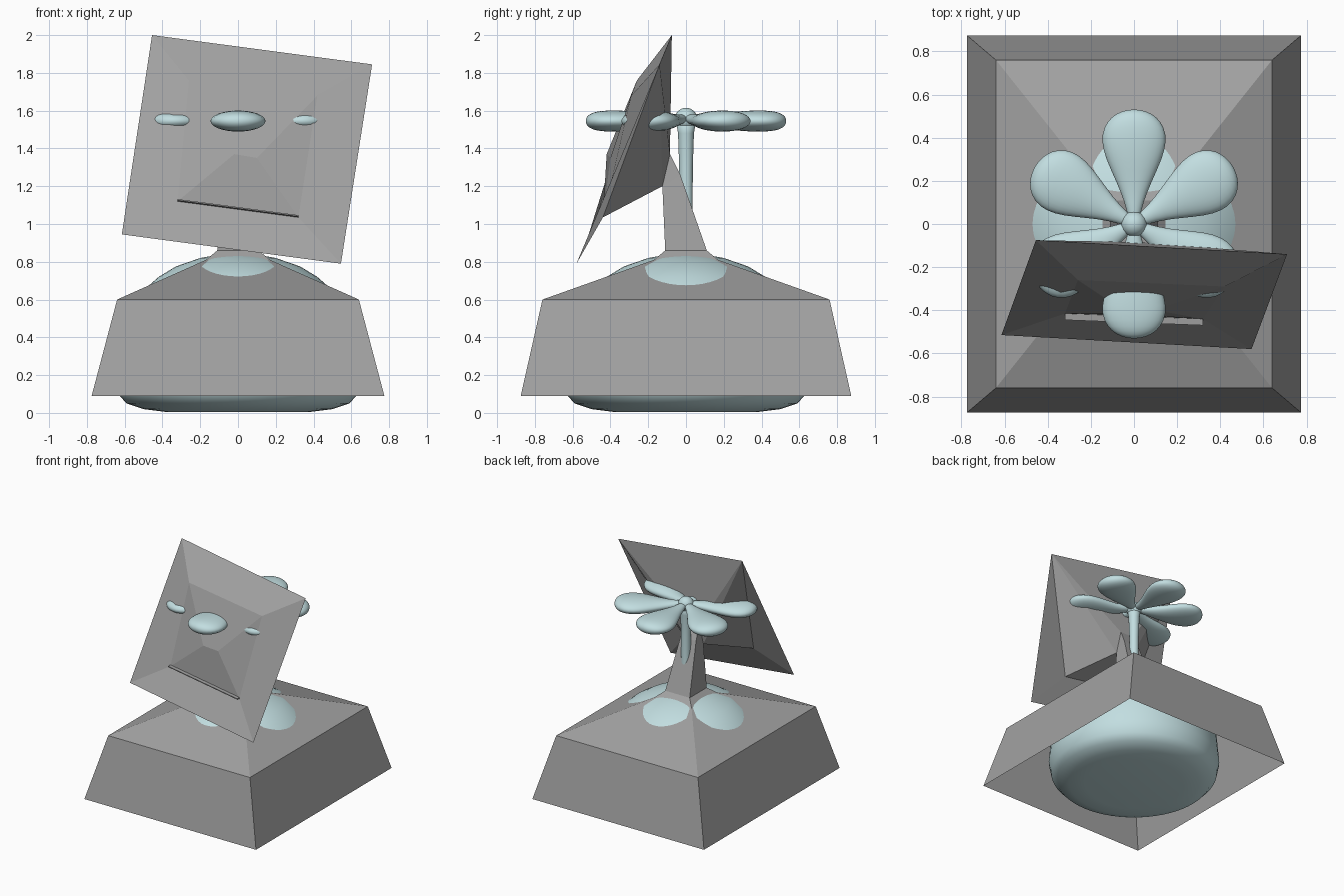
import bpy, bmesh
from math import sin, cos, pi, radians

old = bpy.data.objects.get("Cube")
if old:
    bpy.data.objects.remove(old, do_unlink=True)


def make_material(name, colour):
    m = bpy.data.materials.new(name)
    m.use_nodes = True
    m.diffuse_color = (*colour, 1)
    m.node_tree.nodes["Principled BSDF"].inputs["Base Color"].default_value = (*colour, 1)
    return m


grey = make_material("stone grey", (0.36, 0.36, 0.36))
blue = make_material("pale blue", (0.54, 0.73, 0.75))


def add_object(name, bm, mat, smooth=False, recalc=True):
    if recalc:
        bmesh.ops.recalc_face_normals(bm, faces=bm.faces)
    mesh = bpy.data.meshes.new(name)
    bm.to_mesh(mesh)
    bm.free()
    mesh.materials.append(mat)
    for p in mesh.polygons:
        p.use_smooth = smooth
    ob = bpy.data.objects.new(name, mesh)
    bpy.context.collection.objects.link(ob)
    return ob


def loft(bm, rings, caps=True):
    """Bridge successive rings of points with quads."""
    loops = [[bm.verts.new(p) for p in ring] for ring in rings]
    for a, b in zip(loops, loops[1:]):
        n = len(a)
        for i in range(n):
            j = (i + 1) % n
            bm.faces.new((a[i], a[j], b[j], b[i]))
    if caps:
        bm.faces.new(loops[0][::-1])
        bm.faces.new(loops[-1])


def lathe(name, profile, mat, sides=48):
    bm = bmesh.new()
    loft(bm, [[(r * cos(2 * pi * i / sides), r * sin(2 * pi * i / sides), z)
               for i in range(sides)] for r, z in profile])
    return add_object(name, bm, mat, True)


# Open-bottomed base, sloping roof and leaning neck
def rectangle(hx, hy, z):
    return [(-hx, -hy, z), (hx, -hy, z), (hx, hy, z), (-hx, hy, z)]


neck_top = [(-.07, -.125, 1.2), (.07, -.125, 1.2), (.07, -.03, 1.26), (-.07, -.03, 1.26)]
bm = bmesh.new()
loft(bm, [rectangle(.775, .875, .09), rectangle(.64, .76, .6),
          rectangle(.17, .17, .81), rectangle(.11, .11, .86), neck_top], caps=False)
add_object("base_and_neck", bm, grey)

# Tilted faceted head: rim, raised front facets, back running into the neck
points = {
    "A": (-.455, -.075, 2.0), "B": (.71, -.14, 1.845),
    "C": (.545, -.58, .79), "D": (-.615, -.515, .945),
    "UL": (-.26, -.26, 1.76), "UR": (.42, -.29, 1.68),
    "LL": (-.32, -.415, 1.12), "LR": (.32, -.44, 1.035),
    "PL": (-.02, -.42, 1.37), "PR": (.10, -.40, 1.35),
    "NL": neck_top[0], "NR": neck_top[1], "KR": neck_top[2], "KL": neck_top[3],
    "TL": (-.06, -.085, 1.37), "TR": (.06, -.085, 1.37),
}
front = ["A UL UR B", "B UR LR C", "C LR LL D", "D LL UL A",
         "UL PL PR UR", "PL LL LR PR", "UL LL PL", "UR PR LR"]
back = ["A B TR TL", "TL TR KR KL", "NL NR LR LL", "A LL D", "A TL NL", "A NL LL",
        "TL KL NL", "B C LR", "B NR TR", "B LR NR", "TR NR KR"]
bm = bmesh.new()
verts = {k: bm.verts.new(p) for k, p in points.items()}
for names in front + back:
    bm.faces.new([verts[k] for k in names.split()])
add_object("tilted_head", bm, grey, recalc=False)

# Narrow lip along the lower edge of the head
bm = bmesh.new()
loft(bm, [[(x, y, z), (x, y - .03, z + .005), (x, y - .03, z + .012), (x, y, z + .012)]
          for x, y, z in (points["LL"], points["LR"])])
add_object("head_lip", bm, grey)

# Round body filling the base and bulging through its roof
lathe("round_body", [(.38, .005), (.5, .02), (.59, .05), (.635, .1), (.655, .2),
                     (.635, .42), (.57, .57), (.5, .65), (.42, .72), (.33, .775),
                     (.2, .82), (.08, .842), (.01, .845)], blue, 64)

# Stem and round knob
lathe("flower_stem", [(.05, .8), (.035, 1.0), (.036, 1.3), (.042, 1.48), (.055, 1.56)], blue, 24)
bm = bmesh.new()
bmesh.ops.create_uvsphere(bm, u_segments=24, v_segments=14, radius=.06)
bmesh.ops.translate(bm, verts=bm.verts, vec=(0, 0, 1.555))
add_object("flower_knob", bm, blue, True)

# Six rounded petals: distance, half width, half height, centre height
sections = [(.01, .025, .022, 1.56), (.1, .042, .03, 1.55), (.2, .085, .043, 1.545),
            (.3, .133, .055, 1.545), (.38, .155, .058, 1.545), (.45, .145, .056, 1.545),
            (.5, .105, .045, 1.545), (.525, .055, .025, 1.545), (.531, .01, .006, 1.545)]
for k in range(6):
    a = radians(30 + 60 * k)
    bm = bmesh.new()
    rings = []
    for r, w, h, z in sections:
        ring = []
        for i in range(16):
            t = 2 * pi * i / 16
            s = w * cos(t)
            ring.append((r * cos(a) - s * sin(a), r * sin(a) + s * cos(a), z + h * sin(t)))
        rings.append(ring)
    loft(bm, rings)
    ob = add_object(f"petal_{k + 1}", bm, blue, True)
    sub = ob.modifiers.new("rounding", "SUBSURF")
    sub.levels = sub.render_levels = 1
